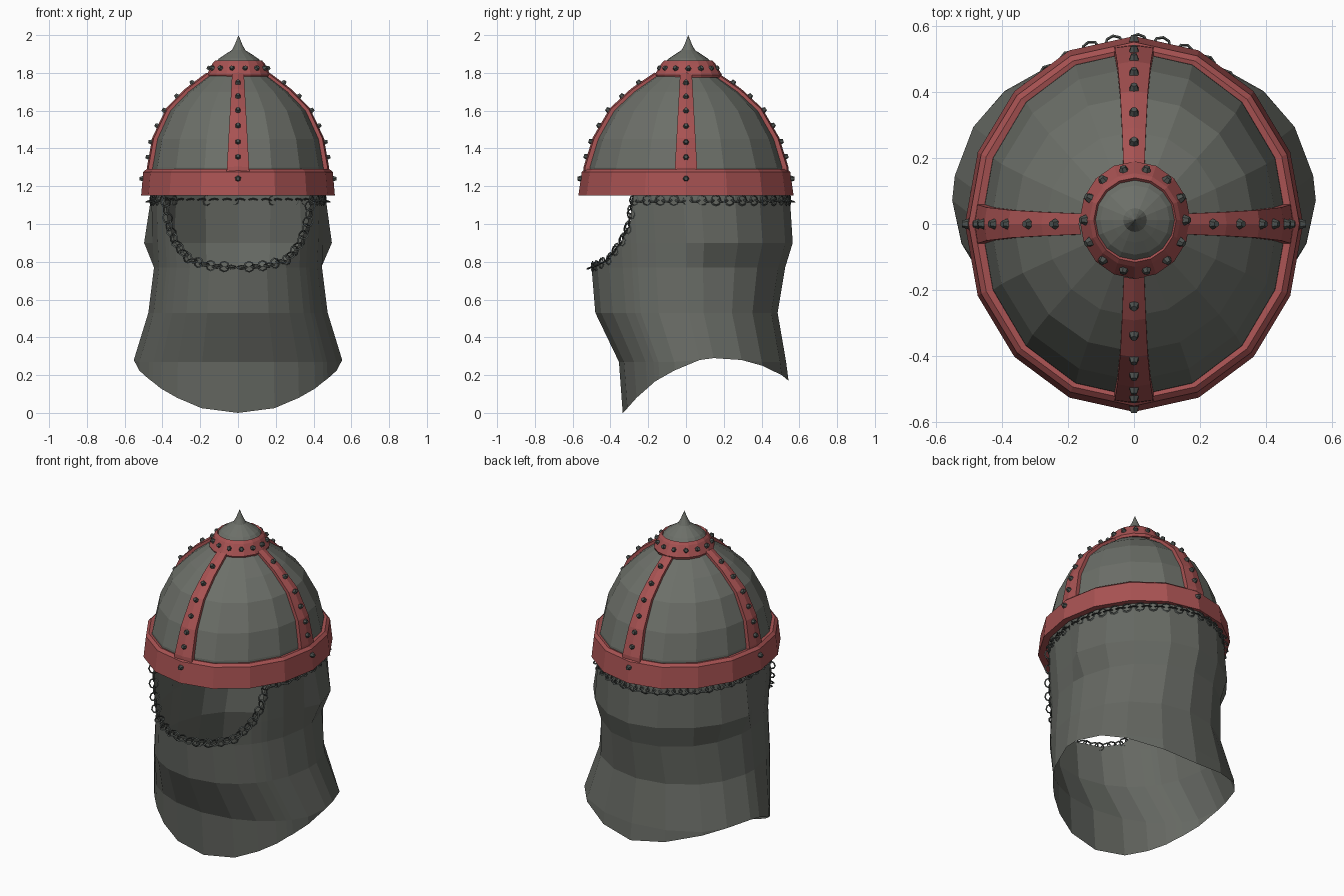
import bpy, bmesh, math
from mathutils import Vector, Matrix

cube = bpy.data.objects.get("Cube")
if cube:
    bpy.data.objects.remove(cube)


def material(name, rgb):
    m = bpy.data.materials.new(name)
    m.use_nodes = True
    m.diffuse_color = (*rgb, 1)
    m.node_tree.nodes["Principled BSDF"].inputs["Base Color"].default_value = (*rgb, 1)
    return m


STEEL = material("grey steel", (0.15, 0.16, 0.14))
MAIL = material("grey mail", (0.13, 0.138, 0.122))
RED = material("red trim", (0.39, 0.085, 0.085))
DARK = material("dark iron", (0.075, 0.085, 0.08))


def finish(bm, name, mat):
    bmesh.ops.remove_doubles(bm, verts=bm.verts, dist=0.0005)
    bmesh.ops.recalc_face_normals(bm, faces=bm.faces)
    mesh = bpy.data.meshes.new(name)
    bm.to_mesh(mesh)
    bm.free()
    mesh.materials.append(mat)
    ob = bpy.data.objects.new(name, mesh)
    bpy.context.collection.objects.link(ob)
    return ob


def skin(bm, rows, close_rows=False, close_cols=False):
    """Join a grid of points with quads."""
    grid = [[bm.verts.new(p) for p in row] for row in rows]
    nr, nc = len(grid), len(grid[0])
    for i in range(nr if close_rows else nr - 1):
        for j in range(nc if close_cols else nc - 1):
            a, b, k = grid[i], grid[(i + 1) % nr], (j + 1) % nc
            bm.faces.new((a[j], a[k], b[k], b[j]))
    return grid


def interp(table, t):
    """Linear lookup of a table sorted by its first entry."""
    for a, b in zip(table, table[1:]):
        if t <= b[0]:
            f = max(0, (t - a[0]) / (b[0] - a[0]))
            return [u + (v - u) * f for u, v in zip(a[1:], b[1:])]
    return list(table[-1][1:])


def lathe(name, profile, mat, sides=16, closed=False, centre=(0, 0)):
    bm = bmesh.new()
    rows = []
    for z, rx, ry in profile:
        rows.append([(centre[0] + rx * math.sin(math.tau * k / sides),
                      centre[1] - ry * math.cos(math.tau * k / sides), z)
                     for k in range(sides)])
    skin(bm, rows, closed, True)
    return finish(bm, name, mat)


# Dome, brow band, collar and spike: height, half width, half depth
DOME = [(1.16, 0.475, 0.53), (1.3, 0.462, 0.522), (1.45, 0.435, 0.475),
        (1.6, 0.365, 0.388), (1.7, 0.268, 0.28), (1.79, 0.15, 0.15)]
TOP = (0.003, 0.012)
lathe("dome", DOME, STEEL)
lathe("brow_band", [(1.15, 0.513, 0.57), (1.275, 0.502, 0.552), (1.29, 0.485, 0.535),
                    (1.285, 0.455, 0.515), (1.15, 0.475, 0.53)], RED, closed=True)
lathe("collar", [(1.775, 0.162, 0.172), (1.79, 0.168, 0.178), (1.85, 0.138, 0.142),
                 (1.865, 0.125, 0.128), (1.845, 0.11, 0.11), (1.775, 0.13, 0.13)],
      RED, closed=True, centre=TOP)
lathe("spike", [(1.85, 0.127, 0.127), (1.875, 0.105, 0.105), (1.9, 0.068, 0.068),
                (1.92, 0.036, 0.036), (1.95, 0.02, 0.02), (2.0, 0, 0)], STEEL, centre=TOP)

# Four riveted straps over the dome
rivets = bmesh.new()


def rivet(pos, normal):
    turn = Vector((0, 0, 1)).rotation_difference(normal).to_matrix().to_4x4()
    bmesh.ops.create_cone(rivets, cap_ends=True, segments=6, radius1=0.018, radius2=0.01,
                          depth=0.024, matrix=Matrix.Translation(pos) @ turn)


DIRECTIONS = {"front": (0, -1), "back": (0, 1), "left": (1, 0), "right": (-1, 0)}
for side, (dx, dy) in DIRECTIONS.items():
    out, across, up = Vector((dx, dy, 0)), Vector((-dy, dx, 0)), Vector((0, 0, 1))
    col = 0 if dx else 1

    def on_dome(z):
        r = interp(DOME, z)[col]
        slope = (interp(DOME, z + 0.02)[col] - interp(DOME, z - 0.02)[col]) / 0.04
        return out * r + up * z, (out - up * slope).normalized()

    bm = bmesh.new()
    rows = []
    for z in (1.24, 1.3, 1.38, 1.45, 1.53, 1.6, 1.65, 1.7, 1.74, 1.79):
        p, n = on_dome(z)
        w = 0.062 - 0.056 * (z - 1.24)
        rows.append([p + across * s * w + n * h for s, h in
                     ((-1, -0.03), (-1, 0.012), (0, 0.02), (1, 0.012), (1, -0.03))])
    skin(bm, rows, False, True)
    finish(bm, side + "_strap", RED)
    for z in (1.35, 1.43, 1.51, 1.59, 1.66, 1.73):
        p, n = on_dome(z)
        rivet(p + n * 0.024, n)
    rivet(out * (0.51 if dx else 0.562) + up * 1.24, out)

# Rivets around the collar
for k in range(14):
    a = math.tau * (k + 0.5) / 14
    d = Vector((math.sin(a), -math.cos(a), 0))
    rivet(d * 0.155 + Vector((*TOP, 1.825)), (d + Vector((0, 0, 0.5))).normalized())
finish(rivets, "rivets", DARK)

# Mail curtain: height, half width, front y, back y, centre y
SECTION = [(0.0, 0.565, -0.335, 0.565, 0.1), (0.27, 0.555, -0.355, 0.53, 0.09),
           (0.53, 0.475, -0.48, 0.485, 0.03), (0.77, 0.445, -0.5, 0.525, 0.02),
           (0.9, 0.452, -0.51, 0.565, 0.02), (1.17, 0.46, -0.52, 0.548, 0.0)]
# Angle from the back, upper edge, lower edge
EDGE = [(0, 1.17, 0.17), (22, 1.17, 0.2), (45, 1.17, 0.25), (62, 1.17, 0.28),
        (82, 1.17, 0.29), (92, 1.17, 0.28), (110, 1.17, 0.225), (122, 1.17, 0.18),
        (126, 1.0, 0.165), (133, 0.9, 0.13), (145, 0.81, 0.08), (160, 0.78, 0.025),
        (180, 0.77, 0.0)]
BULGE = [(0, 0), (30, 0), (55, 0.045), (82, 0.05), (92, 0), (180, 0)]


def curtain_point(deg, z):
    rx, front, back, mid = interp(SECTION, z)
    rx += interp(BULGE, abs(deg))[0] * max(0, 1 - abs(z - 0.9) / (0.13 if z < 0.9 else 0.27))
    a = math.radians(deg)
    c = math.cos(a)
    return Vector((rx * math.sin(a), mid + c * (back - mid if c > 0 else mid - front), z))


angles = [e[0] for e in EDGE]
angles = [-a for a in reversed(angles[1:])] + angles
bm = bmesh.new()
cols = []
for a in angles:
    top, low = interp(EDGE, abs(a))
    levels = [low] + [s[0] for s in SECTION[1:-1]] + [top]
    cols.append([curtain_point(a, min(max(z, low), top)) for z in levels])
skin(bm, cols)
finish(bm, "mail_curtain", MAIL)

# Iron links along the upper edge of the curtain and round the face opening
bm = bmesh.new()
path = []
for k in range(-720, 721):
    a = k / 4
    path.append(curtain_point(a, min(interp(EDGE, abs(a))[0], 1.125)))
run, count = 0, 0
for a, b in zip(path, path[1:]):
    run += (b - a).length
    if run < 0.036:
        continue
    run, count = 0, count + 1
    t = (b - a).normalized()
    n = Vector((b.x, b.y, 0)).normalized()
    n = (n - t * n.dot(t)).normalized()
    if count % 2:
        n = (n * 0.35 + t.cross(n) * 0.94).normalized()
    s = t.cross(n)
    rows = []
    for i in range(8):
        r = t * math.cos(math.tau * i / 8) + s * math.sin(math.tau * i / 8)
        rows.append([b + r * (0.026 + 0.005 * math.cos(math.tau * j / 3))
                     + n * 0.005 * math.sin(math.tau * j / 3) for j in range(3)])
    skin(bm, rows, True, True)
finish(bm, "mail_links", DARK)
